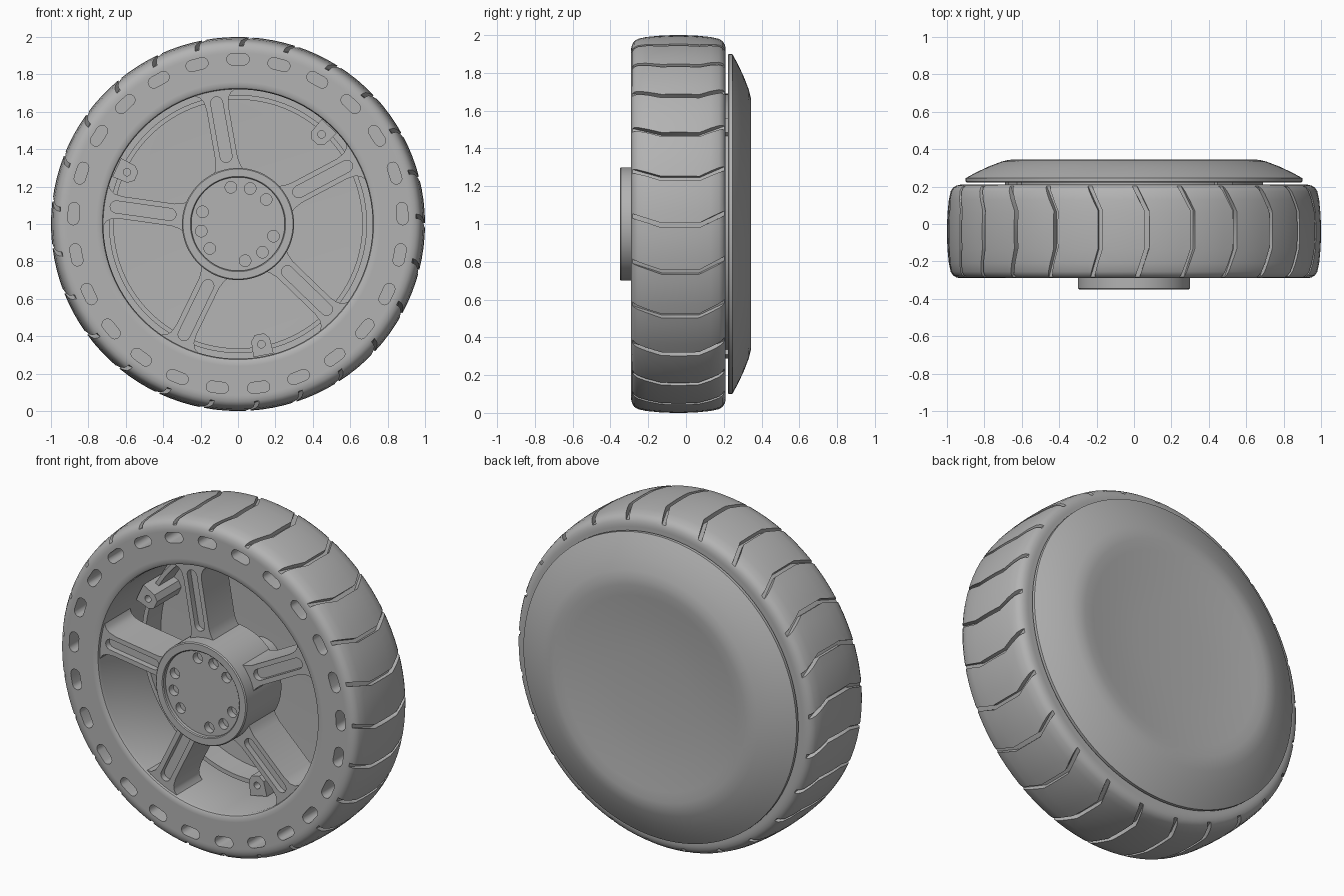
import bpy, bmesh
from math import sin, cos, pi, radians

cube = bpy.data.objects.get("Cube")
if cube:
    bpy.data.objects.remove(cube)

grey = bpy.data.materials.new("mid_grey")
grey.use_nodes = True
colour = (0.45, 0.45, 0.45, 1)
grey.diffuse_color = colour
grey.node_tree.nodes["Principled BSDF"].inputs["Base Color"].default_value = colour


def place(r, t, y, ang):
    """Radial r, tangential t, depth y, at an angle around the axle."""
    return (r * cos(ang) - t * sin(ang), y, 1 + r * sin(ang) + t * cos(ang))


def finish(bm, name):
    bmesh.ops.recalc_face_normals(bm, faces=bm.faces)
    mesh = bpy.data.meshes.new(name)
    bm.to_mesh(mesh)
    bm.free()
    mesh.materials.append(grey)
    obj = bpy.data.objects.new(name, mesh)
    bpy.context.collection.objects.link(obj)
    return obj


def select(obj):
    bpy.ops.object.select_all(action='DESELECT')
    obj.select_set(True)
    bpy.context.view_layer.objects.active = obj


def smooth(obj, deg=32):
    select(obj)
    bpy.ops.object.shade_smooth_by_angle(angle=radians(deg))


def cut(obj, cutter):
    cutter.hide_render = True
    mod = obj.modifiers.new("cut", 'BOOLEAN')
    mod.operation = 'DIFFERENCE'
    mod.solver = 'EXACT'
    mod.object = cutter
    select(obj)
    bpy.ops.object.modifier_apply(modifier=mod.name)
    bpy.data.objects.remove(cutter)


def lathe(name, profile, seg=100):
    """Closed (radius, depth) profile spun around the axle."""
    bm = bmesh.new()
    cols = []
    for r, y in profile:
        if r == 0:
            cols.append([bm.verts.new((0, y, 1))] * seg)
        else:
            cols.append([bm.verts.new(place(r, 0, y, 2 * pi * i / seg)) for i in range(seg)])
    for a, b in zip(cols, cols[1:] + cols[:1]):
        for i in range(seg):
            j = (i + 1) % seg
            ring = list(dict.fromkeys((a[i], a[j], b[j], b[i])))
            if len(ring) > 2:
                bm.faces.new(ring)
    return finish(bm, name)


def add_loft(bm, rows):
    """Skin equal-length rings of points and cap both ends."""
    rings = [[bm.verts.new(p) for p in row] for row in rows]
    n = len(rings[0])
    for a, b in zip(rings, rings[1:]):
        for i in range(n):
            j = (i + 1) % n
            bm.faces.new((a[i], a[j], b[j], b[i]))
    bm.faces.new(rings[0])
    bm.faces.new(rings[-1])


def prisms(name, pts, y0, y1, angles):
    bm = bmesh.new()
    for a in angles:
        add_loft(bm, [[place(r, t, y, a) for r, t in pts] for y in (y0, y1)])
    return finish(bm, name)


def stadium(r0, r1, t0, t1, n=8):
    """Rounded slot between two (r, t) centre offsets."""
    w = min(r1 - r0, t1 - t0) / 2
    along_r = r1 - r0 > t1 - t0
    cr, ct = (r0 + r1) / 2, (t0 + t1) / 2
    half = max(r1 - r0, t1 - t0) / 2 - w
    pts = []
    for side in (1, -1):
        for i in range(n + 1):
            a = pi * i / n - pi / 2
            u, v = side * (half + w * cos(a)), side * w * sin(a)
            pts.append((cr + u, ct + v) if along_r else (cr + v, ct + u))
    return pts


def disc(r, rad, n=20):
    return [(r + rad * cos(2 * pi * i / n), rad * sin(2 * pi * i / n)) for i in range(n)]


def around(n, start):
    return [radians(start) + 2 * pi * i / n for i in range(n)]


# Tyre with rounded shoulders, side slots and chevron tread grooves
MID = -0.04
half = [(0.72, 0.225), (0.725, 0.242), (0.74, 0.25), (0.76, 0.25), (0.915, 0.25), (0.93, 0.25),
        (0.95, 0.245), (0.967, 0.235), (0.98, 0.215), (0.99, 0.17), (0.997, 0.1), (1.0, 0.03)]
tyre = lathe("tyre", [(r, MID - h) for r, h in half] + [(r, MID + h) for r, h in reversed(half)])
cut(tyre, prisms("slot_cutter", stadium(0.85, 0.91, -0.06, 0.06), -0.32, 0.15, around(25, 90)))

bm = bmesh.new()
chevron = [(-0.31, 0.06, 0.95), (-0.13, 0, 0.965), (0.07, 0, 0.965), (0.23, 0.08, 0.95)]
for a in around(25, 86):
    add_loft(bm, [[place(r, t, y, a + shift) for r, t in
                   ((low, -0.012), (low, 0.012), (1.03, 0.012), (1.03, -0.012))]
                  for y, shift, low in chevron])
cut(tyre, finish(bm, "groove_cutter"))
smooth(tyre)

# Hub with recessed face and three groups of bolt holes
hub = lathe("hub", [(0, -0.325), (0.25, -0.325), (0.25, -0.345), (0.255, -0.35), (0.294, -0.35),
                    (0.3, -0.344), (0.3, -0.02), (0, -0.02)], 80)
bolt_angles = [a + radians(30 * k) for a in around(3, 41) for k in range(3)]
cut(hub, prisms("bolt_cutter", disc(0.2, 0.031), -0.4, -0.285, bolt_angles))
smooth(hub)

# Axle joining the hub to the back cover
axle = lathe("axle", [(0, -0.03), (0.12, -0.03), (0.12, 0.25), (0, 0.25)], 40)
smooth(axle)

# Five deep spokes, flared at both ends, with a slot in the front of each
edge = [(0.27, 0.085), (0.31, 0.068), (0.35, 0.06), (0.63, 0.06), (0.675, 0.068),
        (0.7, 0.085), (0.715, 0.115), (0.74, 0.125)]
outline = edge + [(r, -t) for r, t in reversed(edge)]
spokes = prisms("spokes", outline, -0.27, -0.03, around(5, 100))
cut(spokes, prisms("spoke_slot_cutter", stadium(0.335, 0.69, -0.032, 0.032), -0.3, -0.235,
                   around(5, 100)))
smooth(spokes)

# Back cover with a shallow dish, and its inner flange
cover = lathe("back_cover", [(0, 0.235), (0.6, 0.228), (0.7, 0.222), (0.895, 0.222), (0.9, 0.227),
                             (0.9, 0.245), (0.85, 0.273), (0.78, 0.306), (0.71, 0.333),
                             (0.67, 0.343), (0.63, 0.345), (0.57, 0.339), (0.45, 0.325),
                             (0.25, 0.313), (0, 0.31)])
smooth(cover, 40)
flange = lathe("cover_flange", [(0.665, 0.08), (0.69, 0.08), (0.69, 0.23), (0.665, 0.23)])
smooth(flange)

# Three mounting lugs holding the cover
lug_shape = [(0.6, -0.025), (0.63, -0.05), (0.715, -0.055), (0.715, 0.055), (0.63, 0.05), (0.6, 0.025)]
lug_angles = [radians(d) for d in (47, 155, 281)]
lugs = prisms("cover_lugs", lug_shape, 0.0, 0.23, lug_angles)
cut(lugs, prisms("lug_hole_cutter", disc(0.655, 0.02), -0.05, 0.05, lug_angles))
smooth(lugs)
